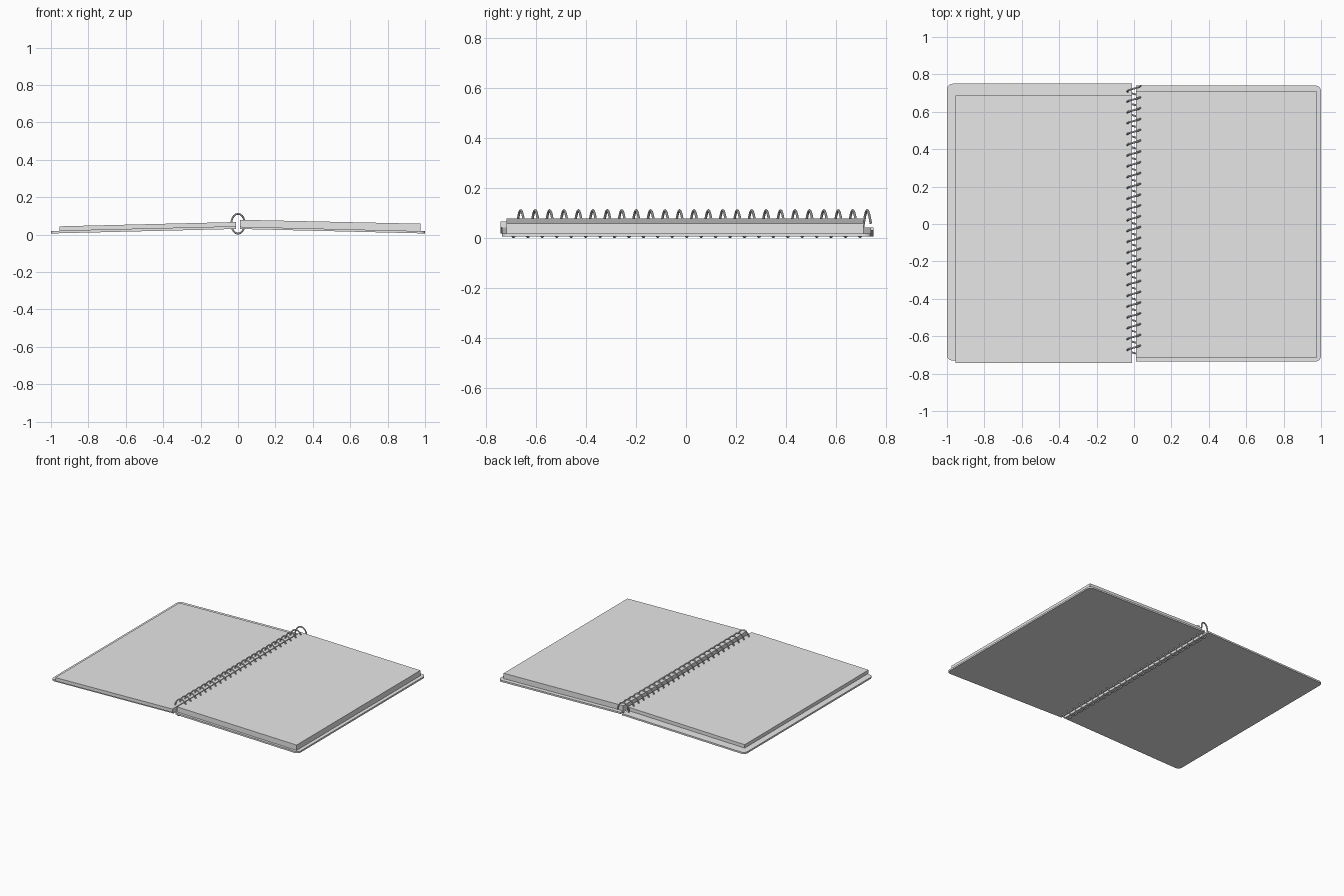
import bpy
import bmesh
from math import sin, cos, pi

if "Cube" in bpy.data.objects:
    bpy.data.objects.remove(bpy.data.objects["Cube"], do_unlink=True)

# One plain grey for card, paper and wire
grey = bpy.data.materials.new("plain_grey")
grey.use_nodes = True
grey.diffuse_color = (0.8, 0.8, 0.8, 1)
grey.node_tree.nodes["Principled BSDF"].inputs["Base Color"].default_value = (0.8, 0.8, 0.8, 1)


def slab(name, side, x_in, x_out, y0, y1, bottom, top, radius=0.0, steps=6):
    """Sloping sheet; bottom and top hold heights at the spine and the outer edge."""
    outline = [(x_in, y0)]
    if radius:
        for cy, start in ((y0 + radius, -pi / 2), (y1 - radius, 0)):
            for i in range(steps + 1):
                a = start + i * pi / 2 / steps
                outline.append((x_out - radius + radius * cos(a), cy + radius * sin(a)))
    else:
        outline += [(x_out, y0), (x_out, y1)]
    outline.append((x_in, y1))

    bm = bmesh.new()
    rings = []
    for z_in, z_out in (bottom, top):
        rings.append([bm.verts.new((side * x, y, z_in + (z_out - z_in) * (x - x_in) / (x_out - x_in)))
                      for x, y in outline])
    low, high = rings
    bm.faces.new(low)
    bm.faces.new(high)
    n = len(outline)
    for i in range(n):
        j = (i + 1) % n
        bm.faces.new((low[i], low[j], high[j], high[i]))
    bmesh.ops.recalc_face_normals(bm, faces=bm.faces)
    mesh = bpy.data.meshes.new(name)
    bm.to_mesh(mesh)
    bm.free()
    mesh.materials.append(grey)
    obj = bpy.data.objects.new(name, mesh)
    bpy.context.collection.objects.link(obj)
    return obj


# Covers, with rounded outer corners
under, over = (0.03, 0.006), (0.042, 0.018)
slab("right_cover", -1, 0.01, 1.0, -0.73, 0.75, under, over, 0.03)
slab("left_cover", 1, 0.01, 1.0, -0.735, 0.74, under, over, 0.03)

# Page blocks resting on the covers
slab("right_pages", -1, 0.01, 0.955, -0.742, 0.687, (0.042, 0.019), (0.067, 0.044))
slab("left_pages", 1, 0.01, 0.975, -0.717, 0.71, (0.042, 0.0186), (0.079, 0.058))

# Spiral binding wire
pitch, turns, per_turn = 0.0577, 25, 20
curve = bpy.data.curves.new("spiral_wire", "CURVE")
curve.dimensions = "3D"
curve.bevel_depth = 0.005
curve.bevel_resolution = 2
curve.use_fill_caps = True
spline = curve.splines.new("POLY")
first, last = -per_turn // 2, turns * per_turn - per_turn // 2
spline.points.add(last - first)
for point, i in zip(spline.points, range(first, last + 1)):
    a = 2 * pi * i / per_turn
    point.co = (-0.036 * cos(a), -0.675 + pitch * i / per_turn, 0.058 + 0.053 * sin(a), 1)
curve.materials.append(grey)
wire = bpy.data.objects.new("spiral_wire", curve)
bpy.context.collection.objects.link(wire)
bpy.ops.object.select_all(action="DESELECT")
wire.select_set(True)
bpy.context.view_layer.objects.active = wire
bpy.ops.object.convert(target="MESH")
bpy.ops.object.shade_smooth_by_angle()
